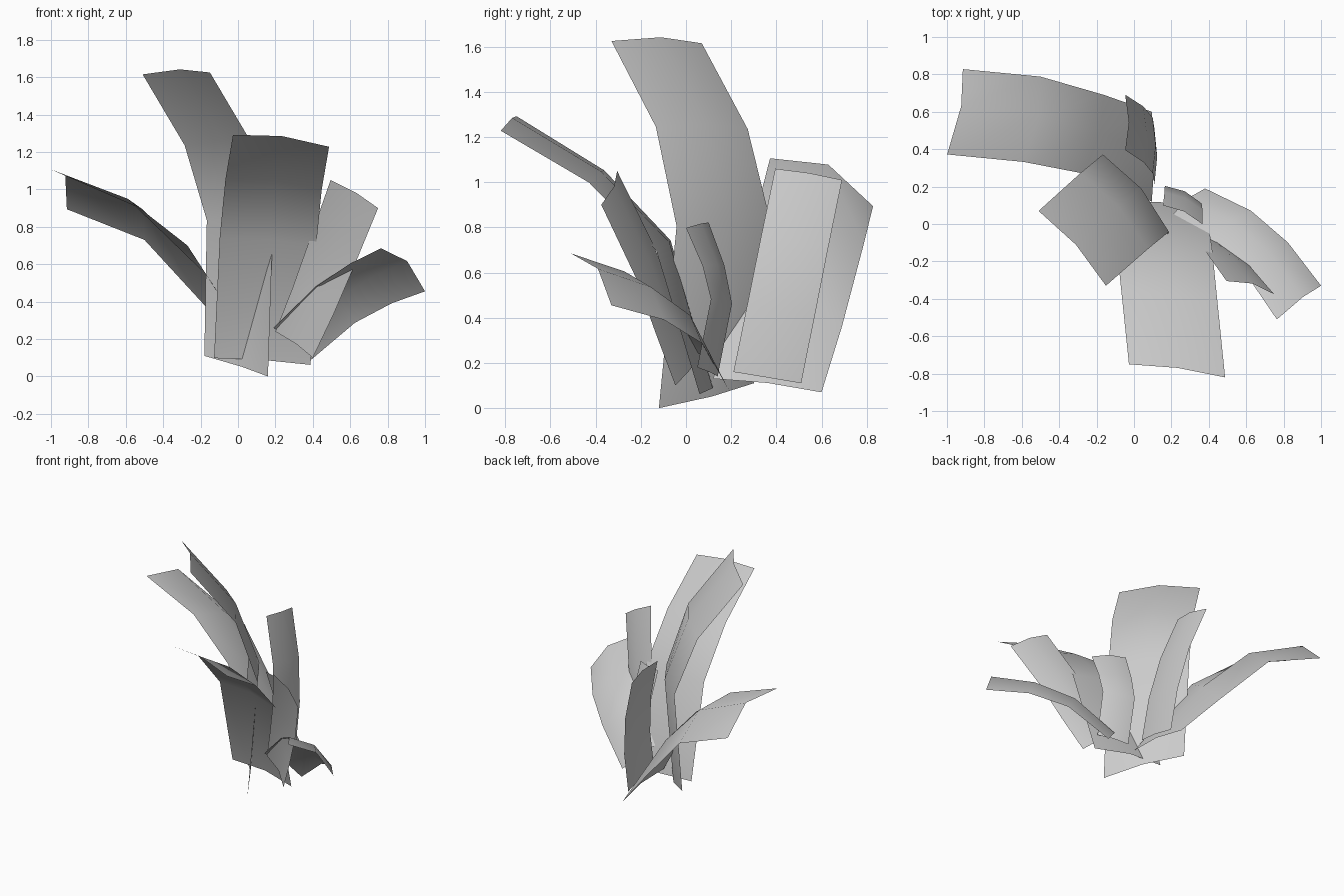
import bpy
import bmesh
from mathutils import Vector

old_cube = bpy.data.objects.get("Cube")
if old_cube:
    bpy.data.objects.remove(old_cube, do_unlink=True)

# One plain grey for every blade
grey = bpy.data.materials.new("leaf_grey")
grey.use_nodes = True
leaf_colour = (0.6, 0.6, 0.6, 1)
grey.diffuse_color = leaf_colour
grey.node_tree.nodes["Principled BSDF"].inputs["Base Color"].default_value = leaf_colour


def sample(values, t):
    """Linear interpolation along a list of vectors, t from zero to one."""
    position = t * (len(values) - 1)
    index = min(int(position), len(values) - 2)
    return Vector(values[index]).lerp(Vector(values[index + 1]), position - index)


def blade(name, spine, half_widths, bow):
    """Sweep a bowed strip along a spine, listed from base to tip.

    half_widths are vectors from the spine to one edge, spread along the spine;
    bow lifts the middle rib off the chord, at the base and at the tip.
    """
    mesh = bpy.data.meshes.new(name)
    bm = bmesh.new()
    points = [Vector(p) for p in spine]
    last = len(points) - 1
    previous = None
    for i, centre in enumerate(points):
        t = i / last
        half = sample(half_widths, t)
        along = points[min(i + 1, last)] - points[max(i - 1, 0)]
        lift = along.cross(half).normalized() * (bow[0] + (bow[1] - bow[0]) * t)
        row = [bm.verts.new(p) for p in (centre - half, centre + lift, centre + half)]
        if previous:
            for a in range(len(row) - 1):
                bm.faces.new((previous[a], row[a], row[a + 1], previous[a + 1]))
        previous = row
    for face in bm.faces:
        face.smooth = True
    bm.to_mesh(mesh)
    bm.free()
    mesh.materials.append(grey)
    leaf = bpy.data.objects.new(name, mesh)
    bpy.context.scene.collection.objects.link(leaf)
    return leaf


# Tallest blade, leaning to the right and forward
blade("tall_blade",
      spine=[(-.01, .09, .055), (.01, .165, .82), (-.105, .07, 1.24), (-.33, -.13, 1.62)],
      half_widths=[(.17, -.21, -.055), (.18, -.205, .005), (.18, -.2, .005)],
      bow=(.04, .035))

# Broad blade arching over the front
blade("front_blade",
      spine=[(.13, .09, .08), (.16, -.1, .72), (.19, -.395, 1.025), (.23, -.785, 1.26)],
      half_widths=[(.258, -.03, -.018), (.257, -.035, -.032)],
      bow=(.03, .03))

# Long blade reaching far to the right, strongly folded
blade("right_blade",
      spine=[(.095, .36, .1), (-.215, .48, .53), (-.545, .56, .84), (-.957, .6, 1)],
      half_widths=[(0, -.24, .03), (-.055, -.21, .17), (-.045, -.228, .11), (-.042, -.228, .106)],
      bow=(.02, .09))

# Upright blade at the back
blade("back_blade",
      spine=[(.109, .36, .135), (.1, .42, .43), (.05, .48, .73), (-.047, .543, 1.035)],
      half_widths=[(0, -.15, .025), (0, -.148, .025)],
      bow=(.015, .02))

# Straight blade at the front left
blade("front_left_blade",
      spine=[(.3, 0, .17), (.4, -.09, .4), (.5, -.185, .655), (.622, -.34, .975)],
      half_widths=[(.1, -.047, -.07), (.127, -.035, -.075)],
      bow=(.025, .025))

# Low drooping blade on the left
blade("left_blade",
      spine=[(.285, .11, .17), (.522, -.012, .385), (.712, -.185, .498), (.882, -.42, .57)],
      half_widths=[(.095, .08, -.09), (.118, .09, -.115)],
      bow=(.03, .06))

# Short upright blade in the middle, curling forward
blade("inner_blade",
      spine=[(.262, .095, .16), (.263, .157, .472), (.265, .122, .63), (.26, .05, .81)],
      half_widths=[(.095, -.045, .02), (.105, -.05, -.012)],
      bow=(.02, .02))
